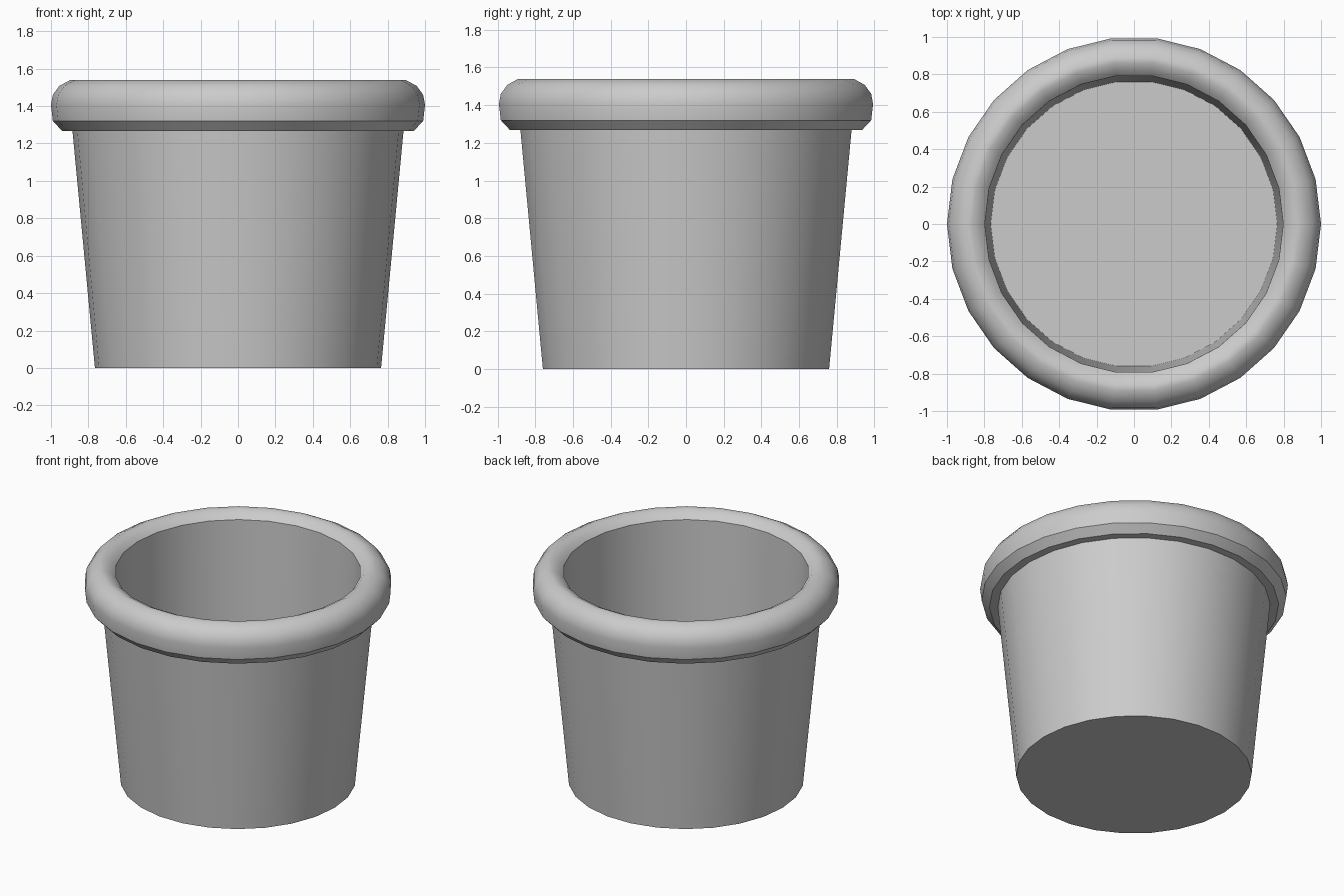
import bpy, bmesh, math

if "Cube" in bpy.data.objects:
    bpy.data.objects.remove(bpy.data.objects["Cube"])

SIDES = 26


def lathe(name, profile, cap_start=False, cap_end=False):
    """Revolve (radius, height) points around z."""
    bm = bmesh.new()
    rings = []
    for r, z in profile:
        rings.append([bm.verts.new((r * math.cos(2 * math.pi * i / SIDES),
                                    r * math.sin(2 * math.pi * i / SIDES), z))
                      for i in range(SIDES)])
    for low, high in zip(rings, rings[1:]):
        for i in range(SIDES):
            j = (i + 1) % SIDES
            bm.faces.new((low[i], low[j], high[j], high[i]))
    if cap_start:
        bm.faces.new(rings[0][::-1])
    if cap_end:
        bm.faces.new(rings[-1])
    mesh = bpy.data.meshes.new(name)
    bm.to_mesh(mesh)
    bm.free()
    obj = bpy.data.objects.new(name, mesh)
    bpy.context.collection.objects.link(obj)
    bpy.ops.object.select_all(action='DESELECT')
    obj.select_set(True)
    bpy.context.view_layer.objects.active = obj
    bpy.ops.object.shade_smooth_by_angle(angle=math.radians(35))
    return obj


# Pot: base and tapered outer wall, rounded rim, inner wall and floor
outer_wall = [(0.765, 0.0), (0.885, 1.267)]
rim = [(0.94, 1.267), (0.99, 1.32), (1.0, 1.406), (0.99, 1.46),
       (0.955, 1.508), (0.896, 1.54), (0.865, 1.537), (0.825, 1.517)]
inner_wall = [(0.798, 1.49), (0.766, 0.03)]
lathe("flower_pot", outer_wall + rim + inner_wall, cap_start=True, cap_end=True)
